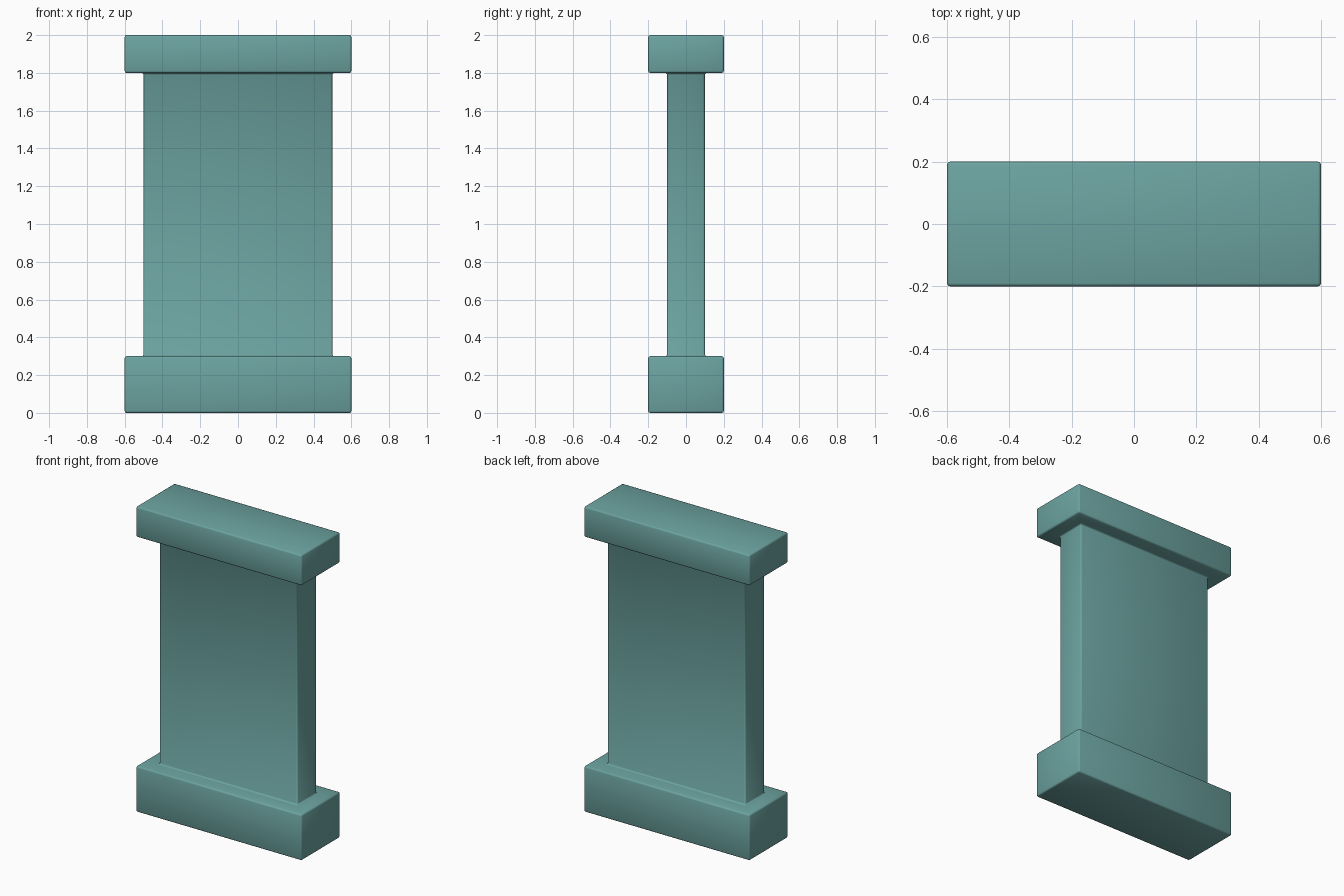
import bpy, bmesh

if "Cube" in bpy.data.objects:
    bpy.data.objects.remove(bpy.data.objects["Cube"])

mat = bpy.data.materials.new("muted teal")
mat.diffuse_color = (0.15, 0.37, 0.355, 1)
mat.use_nodes = True
mat.node_tree.nodes["Principled BSDF"].inputs["Base Color"].default_value = mat.diffuse_color

# one continuous slab: (half x, half y, z) rings for plinth, panel and cap
rings = [(0.6, 0.2, 0.0), (0.6, 0.2, 0.3), (0.5, 0.1, 0.3),
         (0.5, 0.1, 1.8), (0.6, 0.2, 1.8), (0.6, 0.2, 2.0)]
bm = bmesh.new()
loops = [[bm.verts.new((sx * x, sy * y, z))
          for sx, sy in ((-1, -1), (1, -1), (1, 1), (-1, 1))] for x, y, z in rings]
for a, b in zip(loops, loops[1:]):
    for i in range(4):
        j = (i + 1) % 4
        bm.faces.new((a[i], a[j], b[j], b[i]))
bm.faces.new(loops[0][::-1])
bm.faces.new(loops[-1])
bmesh.ops.recalc_face_normals(bm, faces=bm.faces)

mesh = bpy.data.meshes.new("pedestal_slab")
bm.to_mesh(mesh)
bm.free()
mesh.materials.append(mat)
slab = bpy.data.objects.new("pedestal_slab", mesh)
bpy.context.collection.objects.link(slab)
mesh.shade_smooth()

# small rounded edges, including the fillets where panel meets plinth and cap
bevel = slab.modifiers.new("soft_edges", 'BEVEL')
bevel.width = 0.01
bevel.segments = 2
bevel.limit_method = 'ANGLE'
